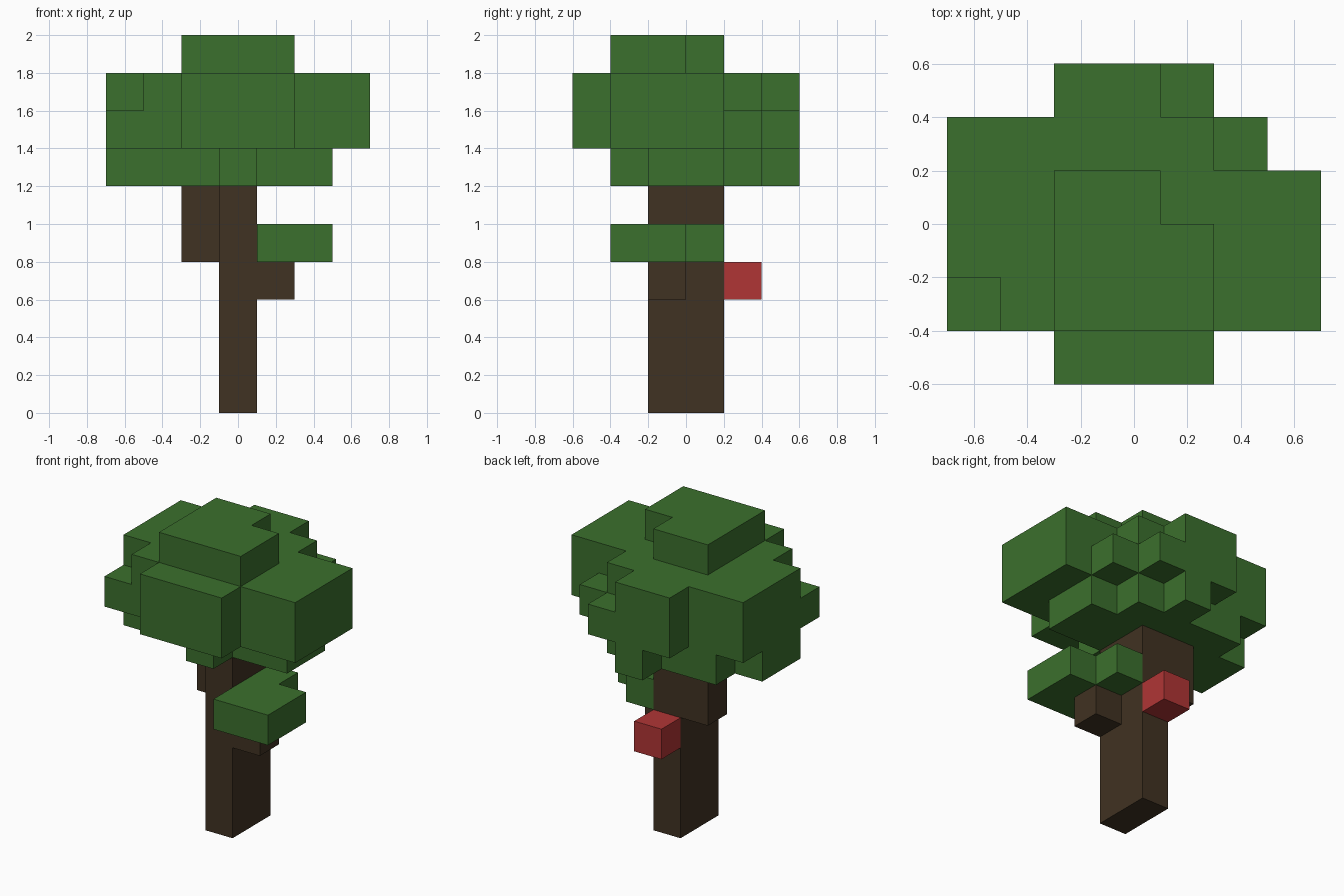
import bpy, bmesh, math
from mathutils import Vector

CELL = 0.2
ORIGIN = Vector((-0.7, -0.6, 0.0))
DIRECTIONS = [Vector(d) for d in
              ((1, 0, 0), (-1, 0, 0), (0, 1, 0), (0, -1, 0), (0, 0, 1), (0, 0, -1))]

if "Cube" in bpy.data.objects:
    bpy.data.objects.remove(bpy.data.objects["Cube"], do_unlink=True)


def make_material(name, rgb):
    color = (*rgb, 1.0)
    mat = bpy.data.materials.new(name)
    mat.use_nodes = True
    mat.diffuse_color = color
    shader = next(n for n in mat.node_tree.nodes if n.type == "BSDF_PRINCIPLED")
    shader.inputs["Base Color"].default_value = color
    shader.inputs["Roughness"].default_value = 0.9
    return mat


def layer(level, rows):
    """Cells of one level, from {row: (first column, last column)}."""
    return {(i, j, level) for j, (a, b) in rows.items() for i in range(a, b + 1)}


def block_object(name, mat, cells):
    """Join grid cells into one closed skin with large flat faces."""
    bm = bmesh.new()
    for cell in cells:
        center = Vector(cell) + Vector((0.5, 0.5, 0.5))
        for d in DIRECTIONS:
            if tuple(int(c) for c in Vector(cell) + d) in cells:
                continue
            u = Vector((d.y, d.z, d.x))
            v = d.cross(u)
            corners = [center + (d + u * s + v * t) / 2
                       for s, t in ((-1, -1), (1, -1), (1, 1), (-1, 1))]
            bm.faces.new([bm.verts.new(ORIGIN + c * CELL) for c in corners])
    bmesh.ops.remove_doubles(bm, verts=bm.verts, dist=0.001)
    bmesh.ops.dissolve_limit(bm, angle_limit=math.radians(1),
                             verts=bm.verts, edges=bm.edges)
    mesh = bpy.data.meshes.new(name)
    bm.to_mesh(mesh)
    bm.free()
    mesh.materials.append(mat)
    obj = bpy.data.objects.new(name, mesh)
    bpy.context.collection.objects.link(obj)
    return obj


leaf = make_material("leaf green", (0.0437, 0.162, 0.0262))
bark = make_material("bark brown", (0.0513, 0.0319, 0.016))
red = make_material("fruit red", (0.434, 0.0356, 0.0356))

# Trunk with its upper fork and side stub
trunk = set()
for level in range(6):
    trunk |= layer(level, {2: (3, 3), 3: (3, 3)})
trunk |= layer(3, {2: (4, 4)})
for level in (4, 5):
    trunk |= layer(level, {3: (2, 2)})
block_object("trunk", bark, trunk)

# Crown, from its underside up to the cap
crown = layer(6, {1: (3, 3), 2: (0, 5), 3: (0, 5), 4: (1, 4), 5: (3, 3)})
crown |= layer(7, {0: (2, 4), 1: (0, 6), 2: (0, 6), 3: (0, 6), 4: (0, 5), 5: (2, 4)})
crown |= layer(8, {0: (2, 4), 1: (1, 6), 2: (0, 6), 3: (0, 6), 4: (0, 4), 5: (2, 3)})
crown |= layer(9, {1: (2, 4), 2: (2, 4), 3: (2, 3)})
block_object("crown", leaf, crown)

# Small leaf cluster on the side stub
block_object("low_leaves", leaf, layer(4, {1: (4, 5), 2: (4, 5), 3: (4, 4)}))

# Hanging fruit at the back
block_object("fruit", red, layer(3, {4: (3, 3)}))
